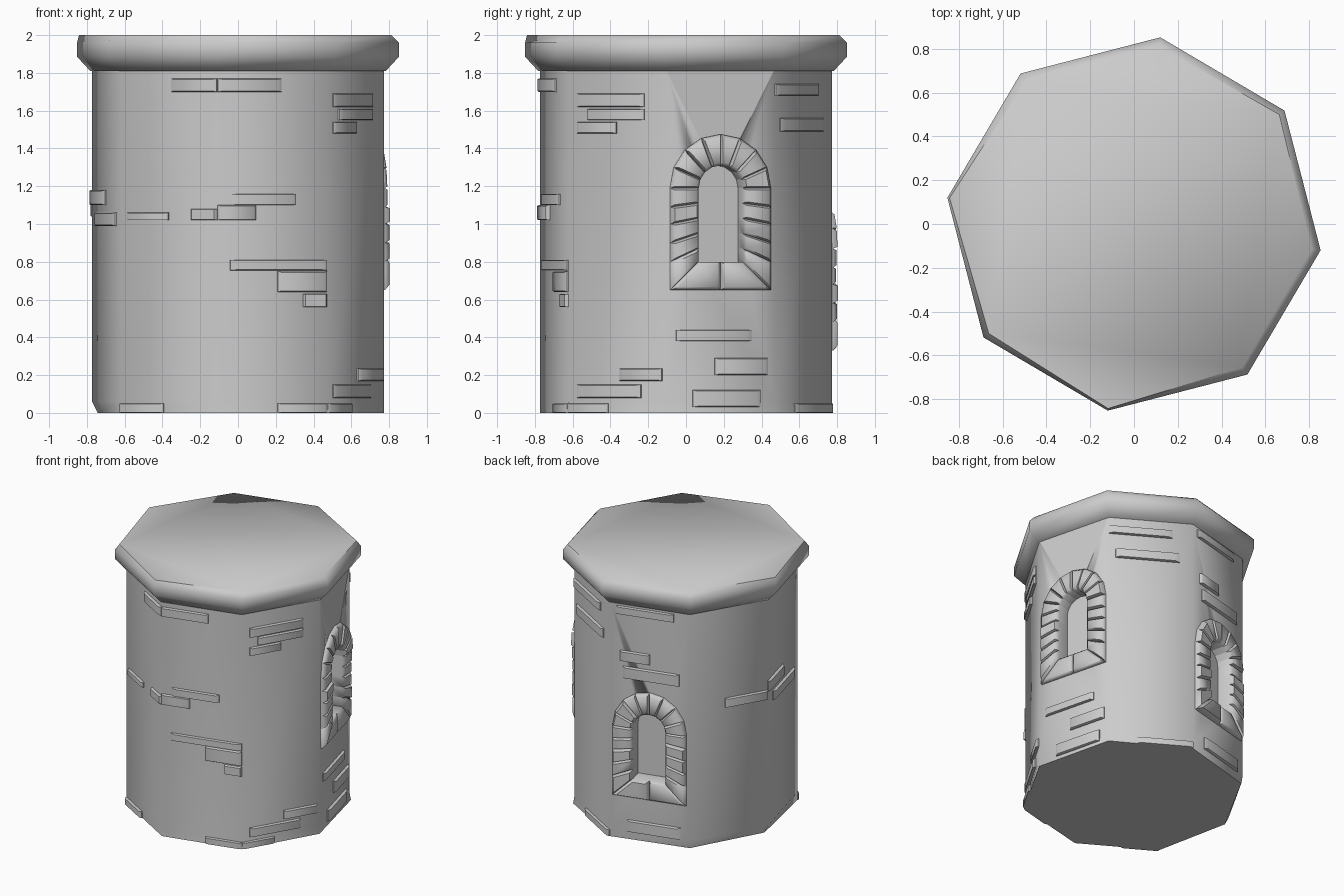
import bpy, bmesh, math, random
from mathutils import Vector

if "Cube" in bpy.data.objects:
    bpy.data.objects.remove(bpy.data.objects["Cube"])
random.seed(4)

R, TURN, HALF = 0.78, -8, 0.2985          # wall radius, octagon rotation, half facet width
APO = R * math.cos(math.pi / 8)


def finish(bm, name, angle=50):
    bmesh.ops.recalc_face_normals(bm, faces=bm.faces)
    me = bpy.data.meshes.new(name)
    bm.to_mesh(me)
    bm.free()
    ob = bpy.data.objects.new(name, me)
    bpy.context.collection.objects.link(ob)
    bpy.ops.object.select_all(action='DESELECT')
    ob.select_set(True)
    bpy.context.view_layer.objects.active = ob
    bpy.ops.object.shade_smooth_by_angle(angle=math.radians(angle))
    return ob


def lathe(name, rings):
    """Stack of octagon rings, each (radius or 8 radii, z), capped at both ends."""
    bm, loops = bmesh.new(), []
    for rad, z in rings:
        loop = []
        for i in range(8):
            a = math.radians(TURN + 45 * i)
            r = rad[i] if isinstance(rad, list) else rad
            loop.append(bm.verts.new((r * math.cos(a), r * math.sin(a), z)))
        loops.append(loop)
    for a, b in zip(loops, loops[1:]):
        for i in range(8):
            j = (i + 1) % 8
            bm.faces.new((a[i], a[j], b[j], b[i]))
    bm.faces.new(loops[0])
    bm.faces.new(loops[-1])
    return finish(bm, name)


def on_facet(k, u, z, d):
    """Point on wall facet k: u along it, z up, d outwards."""
    a = math.radians(TURN + 22.5 + 45 * k)
    r = APO + d
    return Vector((r * math.cos(a) - u * math.sin(a), r * math.sin(a) + u * math.cos(a), z))


def stone(bm, k, pts, d0, d1, d2, inset):
    """Pillow block: straight sides d0..d1, then a tapered face at d2."""
    cu = sum(p[0] for p in pts) / len(pts)
    cz = sum(p[1] for p in pts) / len(pts)
    rings = []
    for d, s in ((d0, 1), (d1, 1), (d2, 1 - inset)):
        rings.append([bm.verts.new(on_facet(k, cu + (u - cu) * s, cz + (z - cz) * s, d)) for u, z in pts])
    n = len(pts)
    for a, b in zip(rings, rings[1:]):
        for i in range(n):
            bm.faces.new((a[i], a[(i + 1) % n], b[(i + 1) % n], b[i]))
    bm.faces.new(rings[0])
    bm.faces.new(rings[-1])


# Tower wall with chipped foot
foot = [R + c for c in (0, 0.01, 0, -0.01, -0.03, 0, 0, 0.01)]
wall = lathe("tower_wall", [(foot, 0), (R, 0.06), (R, 1.82)])

# Overhanging flat cap with worn upper corners
top = [0.82, 0.83, 0.82, 0.82, 0.85, 0.83, 0.85, 0.82]
lathe("roof_cap", [(R + 0.01, 1.81), (0.86, 1.885), (0.86, 1.96), (top, 2.0)])

# Arched windows: (facet, height shift)
for n, (k, dz) in enumerate(((0, 0), (2, -0.32))):
    # recess cut into the wall
    w, spring = 0.135, 1.19 + dz
    prof = [(-w, 0.785 + dz), (w, 0.785 + dz)]
    prof += [(w * math.cos(t * math.pi / 10), spring + w * math.sin(t * math.pi / 10)) for t in range(11)]
    bm = bmesh.new()
    stone(bm, k, prof, -0.09, 0.1, 0.12, 0)
    cutter = finish(bm, "window_cutter")
    mod = wall.modifiers.new("cut", 'BOOLEAN')
    mod.object, mod.solver = cutter, 'EXACT'
    bpy.context.view_layer.objects.active = wall
    bpy.ops.object.modifier_apply(modifier=mod.name)
    bpy.data.objects.remove(cutter)

    # ring of joints (inner point, outer point) running up the right, over and down the left
    side = [((0.12, a), (0.275, b)) for a, b in zip((0.80, 0.87, 0.95, 1.03, 1.11),
                                                    (0.65, 0.80, 0.90, 1.00, 1.09))]
    arch = []
    for i in range(9):
        t = math.pi * i / 8
        c, s = math.cos(t), math.sin(t)
        arch.append(((0.12 * c, 1.19 + 0.12 * s), (0.275 * c, 1.19 + 0.285 * s)))
    mirror = [((-a[0], a[1]), (-b[0], b[1])) for a, b in reversed(side)]
    joints = [((0, 0.80), (0, 0.65))] + side + arch + mirror
    bm = bmesh.new()
    for (a, b), (c, d) in zip(joints, joints[1:] + joints[:1]):
        j = random.uniform(-0.012, 0.004)
        pts = [(p[0], p[1] + dz) for p in (a, b, d, c)]
        stone(bm, k, pts, -0.085, 0.012, 0.04 + j, 0.22)
    finish(bm, f"window_surround_{n + 1}", 60)

# Exposed bricks: facet, u from, u to, z from, z to
bricks = [
    (5, 0.02, HALF, 1.70, 1.77), (6, -HALF, 0.05, 1.70, 1.77),      # front upper corner
    (6, -0.22, 0.13, 1.10, 1.16), (6, -HALF, -0.09, 1.02, 1.10),
    (5, 0.14, HALF, 1.02, 1.08), (5, -0.25, 0.0, 1.02, 1.06),
    (6, -0.23, HALF, 0.755, 0.81), (6, 0.03, HALF, 0.64, 0.75), (6, 0.17, HALF, 0.56, 0.63),
    (6, 0.03, HALF, 0.0, 0.05), (5, -HALF, -0.03, 0.0, 0.05),
    (7, -0.24, 0.17, 1.62, 1.69), (7, -0.18, 0.17, 1.55, 1.61), (7, -0.24, 0.0, 1.48, 1.54),
    (7, -0.24, 0.15, 0.08, 0.15), (7, 0.02, 0.28, 0.17, 0.235), (7, -HALF, -0.05, 0.0, 0.05),
    (0, -0.24, 0.17, 0.38, 0.44), (0, -0.03, 0.26, 0.20, 0.29), (0, -0.15, 0.22, 0.03, 0.12),
    (1, -HALF, 0.15, 1.68, 1.74), (1, -0.25, 0.2, 1.49, 1.56), (1, -0.1, HALF, 0.0, 0.05),
    (2, -0.25, 0.18, 1.73, 1.79), (2, -0.22, 0.0, 1.37, 1.45), (2, -0.2, 0.22, 1.24, 1.33),
    (2, -0.17, 0.23, 0.06, 0.15),
    (3, -0.03, HALF, 1.04, 1.11), (4, -HALF, 0.0, 1.10, 1.18), (4, -0.2, 0.22, 0.99, 1.06),
]
bm = bmesh.new()
for k, u0, u1, z0, z1 in bricks:
    stone(bm, k, [(u0, z0), (u1, z0), (u1, z1), (u0, z1)], -0.02, 0.008, 0.02, 0.12)
finish(bm, "exposed_bricks")
